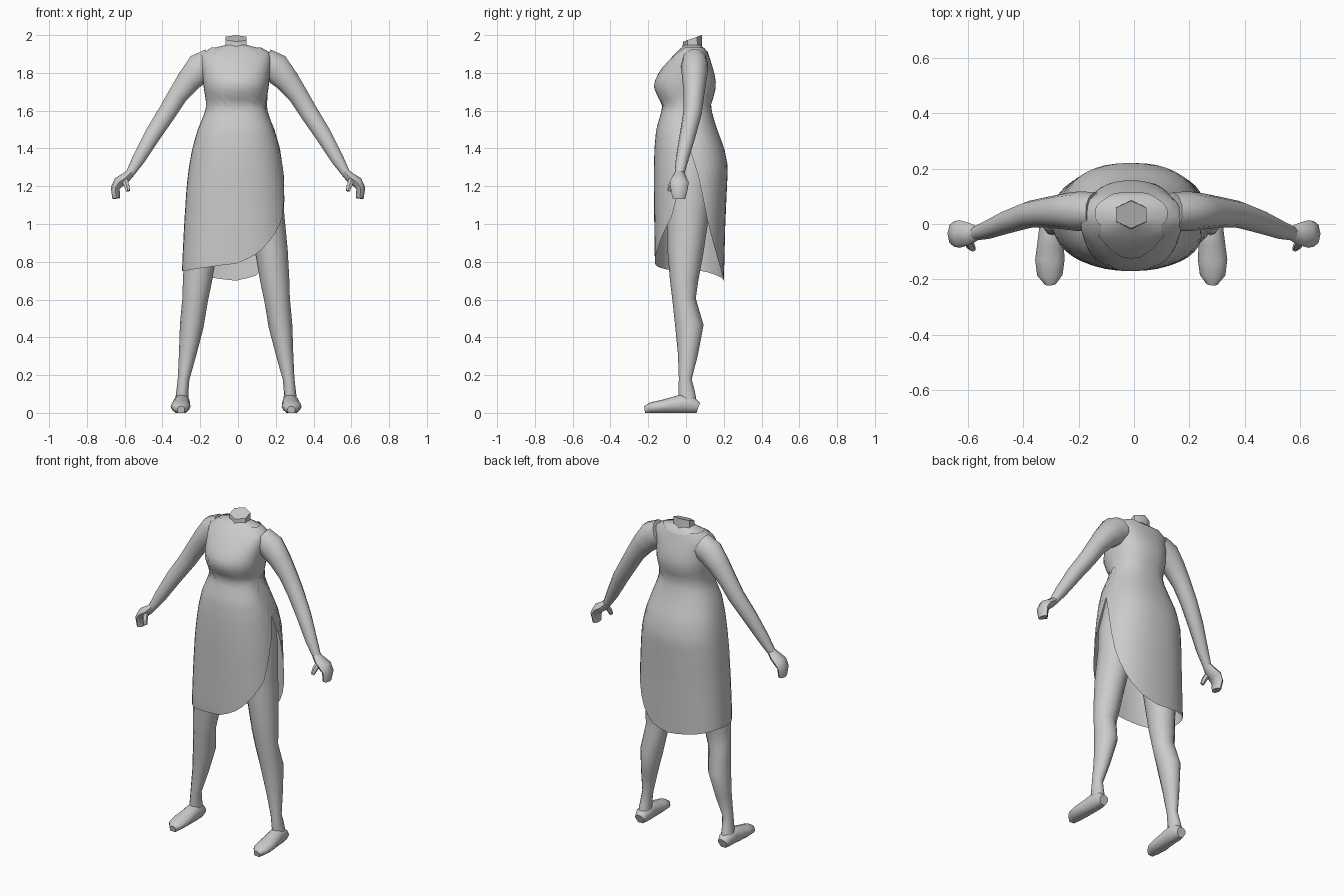
import bpy, bmesh, math
from mathutils import Vector

grey = bpy.data.materials.new("plain_grey")
grey.diffuse_color = (0.6, 0.6, 0.6, 1)
AXIS = -0.01  # centre line of torso and legs


def finish(name, bm, angle=50):
    bmesh.ops.remove_doubles(bm, verts=bm.verts, dist=0.0005)
    bmesh.ops.recalc_face_normals(bm, faces=bm.faces)
    mesh = bpy.data.meshes.new(name)
    bm.to_mesh(mesh)
    bm.free()
    mesh.materials.append(grey)
    ob = bpy.data.objects.new(name, mesh)
    bpy.context.collection.objects.link(ob)
    bpy.ops.object.select_all(action='DESELECT')
    ob.select_set(True)
    bpy.context.view_layer.objects.active = ob
    bpy.ops.object.shade_smooth_by_angle(angle=math.radians(angle))
    return ob


def interp(table, t):
    """Linear lookup in rows whose first entry is the key."""
    if t <= table[0][0]:
        return table[0][1:]
    for a, b in zip(table, table[1:]):
        if t <= b[0]:
            k = (t - a[0]) / (b[0] - a[0])
            return [p + (q - p) * k for p, q in zip(a[1:], b[1:])]
    return table[-1][1:]


def tube(name, pts, ref=(0, 1, 0), sides=10, sx=1, axis=0.0):
    """Capped tube; each point is x, y, z, radius along ref, other radius."""
    bm = bmesh.new()
    c = [Vector((axis + sx * p[0], p[1], p[2])) for p in pts]
    rings = []
    for i, p in enumerate(pts):
        t = (c[min(i + 1, len(c) - 1)] - c[max(i - 1, 0)]).normalized()
        u = Vector(ref)
        u = (u - t * u.dot(t)).normalized()
        w = t.cross(u)
        rings.append([bm.verts.new(c[i] + u * p[3] * math.cos(a) + w * p[4] * math.sin(a))
                      for a in (2 * math.pi * k / sides for k in range(sides))])
    for r, s in zip(rings, rings[1:]):
        for k in range(sides):
            j = (k + 1) % sides
            bm.faces.new((r[k], r[j], s[j], s[k]))
    bm.faces.new(rings[0])
    bm.faces.new(rings[-1])
    return finish(name, bm)


# Torso profile: height, half width, front y, back y
PROFILE = [
    (0.70, .287, -.155, .200), (0.80, .285, -.165, .203), (1.00, .275, -.168, .208),
    (1.20, .262, -.170, .217), (1.30, .250, -.170, .222), (1.40, .232, -.167, .203),
    (1.50, .203, -.158, .165), (1.58, .170, -.135, .140), (1.63, .156, -.122, .132),
    (1.67, .163, -.150, .145), (1.73, .173, -.172, .160), (1.78, .177, -.158, .155),
    (1.85, .185, -.110, .135), (1.905, .186, -.062, .118), (1.935, .130, -.030, .105),
    (1.95, .055, -.010, .080)]


def wrap(name, top, hem, inset=0.0, cols=40, rows=30):
    """Sheet around the torso; angle 0 is the +x side, 90 the front."""
    bm = bmesh.new()
    grid = []
    for c in range(cols + 1):
        deg = 360 * c / cols
        a = math.radians(deg)
        z1, z0 = interp(top, deg)[0], interp(hem, deg)[0]
        col = []
        for r in range(rows + 1):
            z = z0 + (z1 - z0) * r / rows
            rx, yf, yb = interp(PROFILE, z)
            mid = (yf + yb) / 2
            ry = (yb - yf) / 2 - inset
            ca, sa = math.cos(a), math.sin(a)
            e = 0.86  # slightly squared oval
            x = (rx - inset) * math.copysign(abs(ca) ** e, ca)
            y = mid - ry * math.copysign(abs(sa) ** e, sa)
            col.append(bm.verts.new((AXIS + x, y, z)))
        grid.append(col)
    for a, b in zip(grid, grid[1:]):
        for r in range(rows):
            bm.faces.new((a[r], b[r], b[r + 1], a[r + 1]))
    return finish(name, bm)


# Dress with scooped neckline and a wrap slit on the +x side
neckline = [(0, 1.935), (40, 1.935), (62, 1.89), (78, 1.84), (90, 1.83), (102, 1.84),
            (118, 1.89), (140, 1.935), (230, 1.935), (255, 1.915), (285, 1.915), (310, 1.935)]
hemline = [(0, 1.40), (12, 1.22), (27, 1.04), (45, .95), (68, .85), (90, .79), (120, .77),
           (160, .75), (200, .75), (240, .72), (270, .70), (290, .73), (310, .82),
           (330, .97), (346, 1.18), (360, 1.40)]
wrap("dress", neckline, hemline)

# Skin of the chest and shoulders under the dress
wrap("chest", [(0, 1.95)], [(0, 1.60)], inset=0.006, cols=32, rows=14)

# Neck stump with a top that slopes down to the front
neck = tube("neck", [(0, .035, 1.88, .06, .075), (0, .034, 1.94, .052, .064),
                     (0, .034, 1.98, .05, .064)], sides=6, axis=AXIS)
for v in neck.data.vertices:
    if v.co.z > 1.96:
        v.co.z = 1.965 + 0.035 * min(1, max(0, (v.co.y + .016) / .1))
top = max(v.co.z for v in neck.data.vertices)
for v in neck.data.vertices:
    if v.co.z > 1.96:
        v.co.z += 2.0 - top

LEG = [(.125, .03, 1.38, .10, .095), (.145, .015, 1.20, .12, .105), (.158, .01, 1.05, .112, .097),
       (.188, -.003, .85, .095, .086), (.205, -.01, .70, .075, .077), (.217, -.01, .60, .062, .068),
       (.235, .018, .46, .075, .063), (.257, .010, .31, .053, .046), (.278, -.004, .18, .034, .031),
       (.285, .003, .11, .044, .032), (.288, .012, .04, .048, .038)]
FOOT = [(.288, .065, .030, .030, .026), (.288, .035, .042, .042, .042), (.288, -.02, .050, .045, .050),
        (.291, -.07, .042, .048, .042), (.294, -.13, .034, .053, .034), (.294, -.185, .028, .046, .028),
        (.292, -.218, .020, .020, .016)]
ARM = [(.14, .045, 1.855, .070, .080), (.20, .046, 1.825, .072, .085), (.26, .045, 1.76, .064, .068),
       (.32, .042, 1.68, .054, .055), (.375, .035, 1.59, .049, .051), (.45, .010, 1.475, .043, .046),
       (.525, -.02, 1.345, .034, .036), (.575, -.035, 1.262, .025, .023)]
HAND = [(.565, -.034, 1.275, .025, .022), (.595, -.036, 1.245, .040, .027),
        (.630, -.036, 1.222, .050, .030), (.650, -.036, 1.190, .046, .024),
        (.645, -.038, 1.135, .034, .020)]
THUMB = [(.602, -.055, 1.240, .016, .018), (.590, -.080, 1.205, .014, .016),
         (.582, -.090, 1.175, .010, .012)]

# Limbs on both sides
for side, s in (("left", 1), ("right", -1)):
    tube(side + "_leg", LEG, sides=12, sx=s, axis=AXIS)
    foot = tube(side + "_foot", FOOT, ref=(1, 0, 0), sides=12, sx=s, axis=AXIS)
    for v in foot.data.vertices:  # flat sole
        if v.co.z < 0.014:
            v.co.z = 0
    tube(side + "_arm", ARM, sides=10, sx=s)
    tube(side + "_hand", HAND, sides=8, sx=s)
    tube(side + "_thumb", THUMB, sides=6, sx=s)
